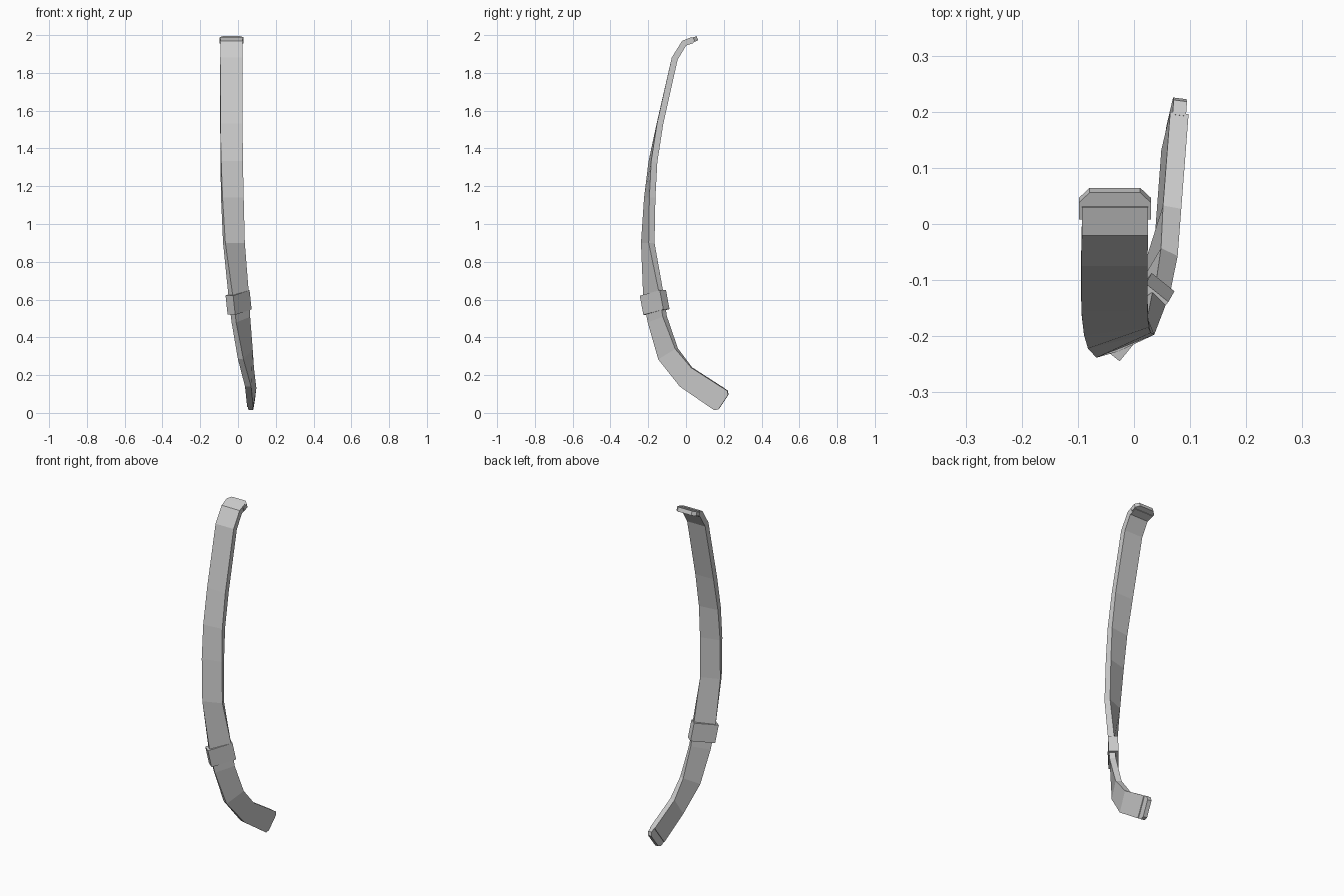
import bpy
from mathutils import Vector as V

if "Cube" in bpy.data.objects:
    bpy.data.objects.remove(bpy.data.objects["Cube"])

THICK = 0.033

# left and right edge of the strap at each bend, top to bottom
left = [(-.093, .035, 1.974), (-.093, -.01, 1.957), (-.094, -.06, 1.875),
        (-.094, -.139, 1.53), (-.091, -.182, 1.33), (-.086, -.206, 1.14),
        (-.073, -.223, .90), (-.038, -.215, .61), (-.022, -.192, .48),
        (.014, -.14, .285), (.053, -.03, .14), (.065, .13, .03)]
right = [(.025, .035, 1.974), (.025, -.01, 1.957), (.024, -.06, 1.875),
         (.024, -.137, 1.53), (.024, -.168, 1.33), (.026, -.178, 1.14),
         (.030, -.182, .90), (.045, -.132, .64), (.052, -.112, .51),
         (.063, -.05, .34), (.068, .03, .24), (.081, .198, .132)]
left = [V(p) for p in left]
right = [V(p) for p in right]
mid = [(a + b) / 2 for a, b in zip(left, right)]


def make(name, verts, faces):
    mesh = bpy.data.meshes.new(name)
    mesh.from_pydata(verts, [], faces)
    obj = bpy.data.objects.new(name, mesh)
    bpy.context.collection.objects.link(obj)
    return obj


def frame(t, w):
    """Orthonormal length, width and thickness directions."""
    w = w.normalized()
    t = (t - w * t.dot(w)).normalized()
    return t, w, w.cross(t).normalized()


def plate(name, centre, axes, outline, thick):
    """Outline in (length, width) coordinates, extruded through its thickness."""
    t, w, n = axes
    k = len(outline)
    verts = [centre + t * a + w * b + n * s * thick / 2
             for s in (-1, 1) for a, b in outline]
    faces = [tuple(range(k))[::-1], tuple(range(k, 2 * k))]
    faces += [(i, (i + 1) % k, k + (i + 1) % k, k + i) for i in range(k)]
    return make(name, verts, faces)


# twisted strap: rectangular section swept through the bends
verts, faces = [], []
last = len(mid) - 1
for i, (a, b) in enumerate(zip(left, right)):
    before = (mid[i] - mid[i - 1]).normalized() if i else V()
    after = (mid[i + 1] - mid[i]).normalized() if i < last else V()
    n = frame(before + after, b - a)[2] * THICK / 2
    verts += [a + n, b + n, b - n, a - n]
for i in range(last):
    o = 4 * i
    faces += [(o + j, o + (j + 1) % 4, o + 4 + (j + 1) % 4, o + 4 + j) for j in range(4)]
faces += [(3, 2, 1, 0), tuple(4 * last + j for j in range(4))]
make("strap", verts, faces)


# chamfered end tips, thinner than the strap
def tip(name, i, j, back, front, half, chamfer, thick):
    axes = frame(mid[i] - mid[j], right[i] - left[i])
    h = half
    outline = [(-back, -h), (front - chamfer, -h), (front, -h + chamfer),
               (front, h - chamfer), (front - chamfer, h), (-back, h)]
    plate(name, mid[i], axes, outline, thick)


tip("top_tip", 0, 1, .024, .027, .064, .019, .024)
tip("bottom_tip", last, last - 1, .005, .042, .062, .016, .024)

# slide buckle around the strap
axes = frame(mid[8] - mid[7], V((.078, .095, .026)))
h, w = .052, .07
plate("slide_buckle", V((.003, -.166, .585)), axes,
      [(-h, -w), (h, -w), (h, w), (-h, w)], .052)

# consistent outward normals
import bmesh
for obj in bpy.context.collection.objects:
    bm = bmesh.new()
    bm.from_mesh(obj.data)
    bmesh.ops.recalc_face_normals(bm, faces=bm.faces)
    bm.to_mesh(obj.data)
    bm.free()
